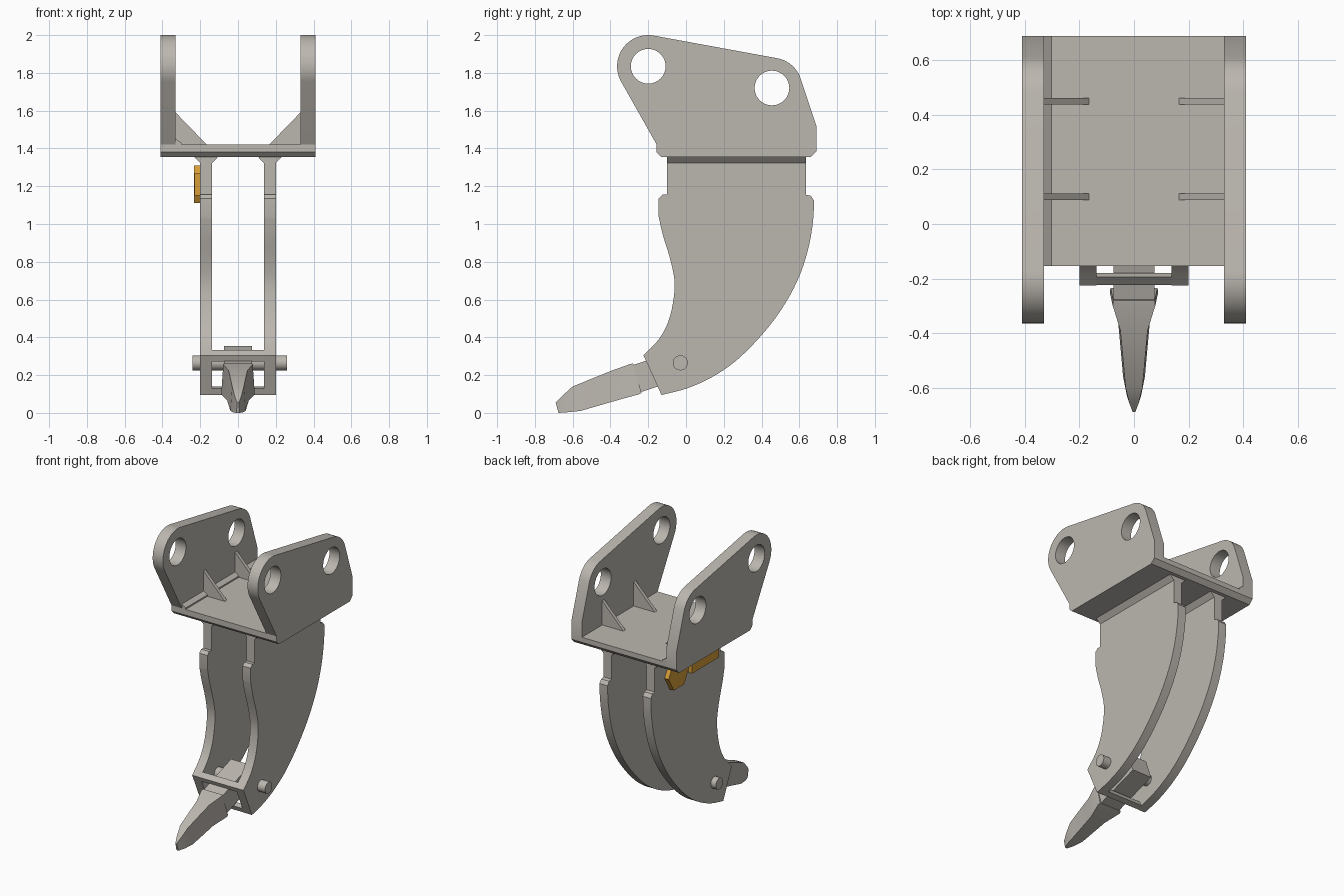
import bpy, bmesh, math
from mathutils import Matrix, Vector

cube = bpy.data.objects.get("Cube")
if cube:
    bpy.data.objects.remove(cube, do_unlink=True)


def material(name, rgb):
    m = bpy.data.materials.new(name)
    m.use_nodes = True
    m.diffuse_color = (*rgb, 1)
    m.node_tree.nodes["Principled BSDF"].inputs["Base Color"].default_value = (*rgb, 1)
    return m


STEEL = material("warm grey steel", (0.50, 0.47, 0.43))
ORANGE = material("orange", (0.68, 0.34, 0.04))


def finish(name, bm, mat):
    bmesh.ops.remove_doubles(bm, verts=bm.verts, dist=0.0005)
    bmesh.ops.recalc_face_normals(bm, faces=bm.faces)
    mesh = bpy.data.meshes.new(name)
    bm.to_mesh(mesh)
    bm.free()
    mesh.materials.append(mat)
    obj = bpy.data.objects.new(name, mesh)
    bpy.context.collection.objects.link(obj)
    bpy.ops.object.select_all(action="DESELECT")
    obj.select_set(True)
    bpy.context.view_layer.objects.active = obj
    bpy.ops.object.shade_smooth_by_angle(angle=math.radians(25))
    return obj


def prism(name, loops, lo, hi, axis="x", mat=STEEL):
    """Extrude a profile (first loop outer, others holes) along x or y."""
    curve = bpy.data.curves.new(name, "CURVE")
    curve.dimensions, curve.fill_mode = "2D", "BOTH"
    curve.extrude = (hi - lo) / 2
    for loop in loops:
        s = curve.splines.new("POLY")
        s.points.add(len(loop) - 1)
        for p, (u, v) in zip(s.points, loop):
            p.co = (u, v, 0, 1)
        s.use_cyclic_u = True
    tmp = bpy.data.objects.new("profile", curve)
    bpy.context.collection.objects.link(tmp)
    bpy.context.view_layer.update()
    flat = bpy.data.meshes.new_from_object(
        tmp.evaluated_get(bpy.context.evaluated_depsgraph_get()))
    bm = bmesh.new()
    bm.from_mesh(flat)
    bpy.data.objects.remove(tmp, do_unlink=True)
    bpy.data.meshes.remove(flat)
    if axis == "x":
        rot = Matrix(((0, 0, 1), (1, 0, 0), (0, 1, 0)))
        move = Vector(((lo + hi) / 2, 0, 0))
    else:
        rot = Matrix(((1, 0, 0), (0, 0, -1), (0, 1, 0)))
        move = Vector((0, (lo + hi) / 2, 0))
    bm.transform(Matrix.Translation(move) @ rot.to_4x4())
    return finish(name, bm, mat)


def arc(cy, cz, r, a0, a1, n):
    angles = [math.radians(a0 + (a1 - a0) * i / n) for i in range(n + 1)]
    return [(cy + r * math.cos(a), cz + r * math.sin(a)) for a in angles]


def smooth_path(pts, n=4):
    """Catmull-Rom curve through the points."""
    p = [Vector(q) for q in [pts[0], *pts, pts[-1]]]
    out = []
    for a, b, c, d in zip(p, p[1:], p[2:], p[3:]):
        for i in range(n):
            t = i / n
            q = 0.5 * (2*b + (c - a)*t + (2*a - 5*b + 4*c - d)*t*t + (3*b - a - 3*c + d)*t**3)
            out.append(tuple(q))
    return out + [tuple(pts[-1])]


def rect(u0, v0, u1, v1):
    return [(u0, v0), (u1, v0), (u1, v1), (u0, v1)]


SIDES = (("left", 1), ("right", -1))


def sided(s, a, b):
    return sorted((s * a, s * b))


# Hitch: two ears with pin holes on a base plate
foot = [(-0.155, 1.42), (-0.155, 1.38), (-0.13, 1.355), (0.66, 1.355), (0.69, 1.385)]
ear = (foot + [(0.69, 1.52)] + arc(0.455, 1.72, 0.16, 18, 80, 10)
       + arc(-0.2, 1.835, 0.165, 80, 210, 20))
holes = [arc(y, z, 0.092, 0, 348.75, 31) for y, z in ((-0.2, 1.835), (0.455, 1.72))]
for side, s in SIDES:
    prism(side + "_hitch_ear", [ear] + holes, *sided(s, 0.33, 0.41))
prism("hitch_base_plate", [foot + [(0.69, 1.42)]], -0.33, 0.33)

# Triangular gussets and the weld along one ear
for side, s in SIDES:
    for where, y in (("front", 0.1), ("rear", 0.45)):
        tri = [(s * 0.33, 1.42), (s * 0.165, 1.42), (s * 0.33, 1.59)]
        prism(f"{side}_{where}_gusset", [tri], y - 0.012, y + 0.012, "y")
prism("ear_weld", [[(-0.33, 1.42), (-0.3, 1.42), (-0.3, 1.43), (-0.33, 1.45)]],
      -0.155, 0.69, "y")

# Curved shank plates, with flared welds under the base plate
front_edge = smooth_path([(-0.145, 1.04), (-0.122, 0.94), (-0.08, 0.8), (-0.06, 0.67),
                          (-0.085, 0.51), (-0.14, 0.395), (-0.225, 0.305)])
back_edge = smooth_path([(-0.13, 0.095), (0.0, 0.128), (0.13, 0.185), (0.26, 0.272),
                         (0.39, 0.4), (0.5, 0.54), (0.59, 0.7), (0.645, 0.86),
                         (0.672, 1.01), (0.678, 1.125)])
shank = ([(-0.1, 1.355), (-0.1, 1.155), (-0.125, 1.155), (-0.145, 1.135)]
         + front_edge + back_edge + [(0.66, 1.15), (0.635, 1.155), (0.635, 1.355)])
for side, s in SIDES:
    prism(side + "_shank_plate", [shank], *sided(s, 0.137, 0.2))
    flare = [(s * x, z) for x, z in
             ((0.105, 1.356), (0.137, 1.322), (0.2, 1.322), (0.232, 1.356))]
    prism(side + "_shank_weld", [flare], -0.1, 0.635, "y")

# Narrow cross bars closing the shank's lower end
prism("upper_cross_bar", [[(-0.224, 0.304), (-0.195, 0.333), (-0.18, 0.3), (-0.21, 0.272)]],
      -0.137, 0.137)
prism("lower_cross_bar", [[(-0.146, 0.13), (-0.13, 0.096), (-0.09, 0.106), (-0.106, 0.14)]],
      -0.137, 0.137)

# Retaining pin and tooth holder
prism("retaining_pin", [arc(-0.03, 0.265, 0.04, 0, 345, 23)], -0.24, 0.26)
prism("tooth_holder", [[(-0.29, 0.25), (-0.24, 0.11), (0.08, 0.215), (0.03, 0.355)]],
      -0.075, 0.075)

# Tapered tooth: stations of top (y, z, half width) and bottom (y, z, half width)
stations = (((-0.28, 0.262, 0.076), (-0.235, 0.105, 0.086)),
            ((-0.30, 0.257, 0.078), (-0.25, 0.098, 0.089)),
            ((-0.39, 0.225, 0.050), (-0.36, 0.068, 0.058)),
            ((-0.60, 0.140, 0.031), (-0.56, 0.010, 0.040)),
            ((-0.655, 0.09, 0.018), (-0.63, 0.003, 0.026)),
            ((-0.69, 0.055, 0.005), (-0.675, 0.0, 0.008)))
bm = bmesh.new()
rings = []
for (ty, tz, tw), (by, bz, bw) in stations:
    rings.append([bm.verts.new(c) for c in
                  ((-tw, ty, tz), (tw, ty, tz), (bw, by, bz), (-bw, by, bz))])
for a, b in zip(rings, rings[1:]):
    for i in range(4):
        j = (i + 1) % 4
        bm.faces.new((a[i], a[j], b[j], b[i]))
bm.faces.new(rings[0])
bm.faces.new(rings[-1])
finish("tooth", bm, STEEL)

# Plain orange badge: hexagonal boss with a blank bar beside it
prism("badge_hexagon", [arc(0.41, 1.21, 0.115, 0, 300, 5)], -0.232, -0.2, mat=ORANGE)
prism("badge_bar", [rect(-0.04, 1.15, 0.26, 1.27)], -0.23, -0.2, mat=ORANGE)
